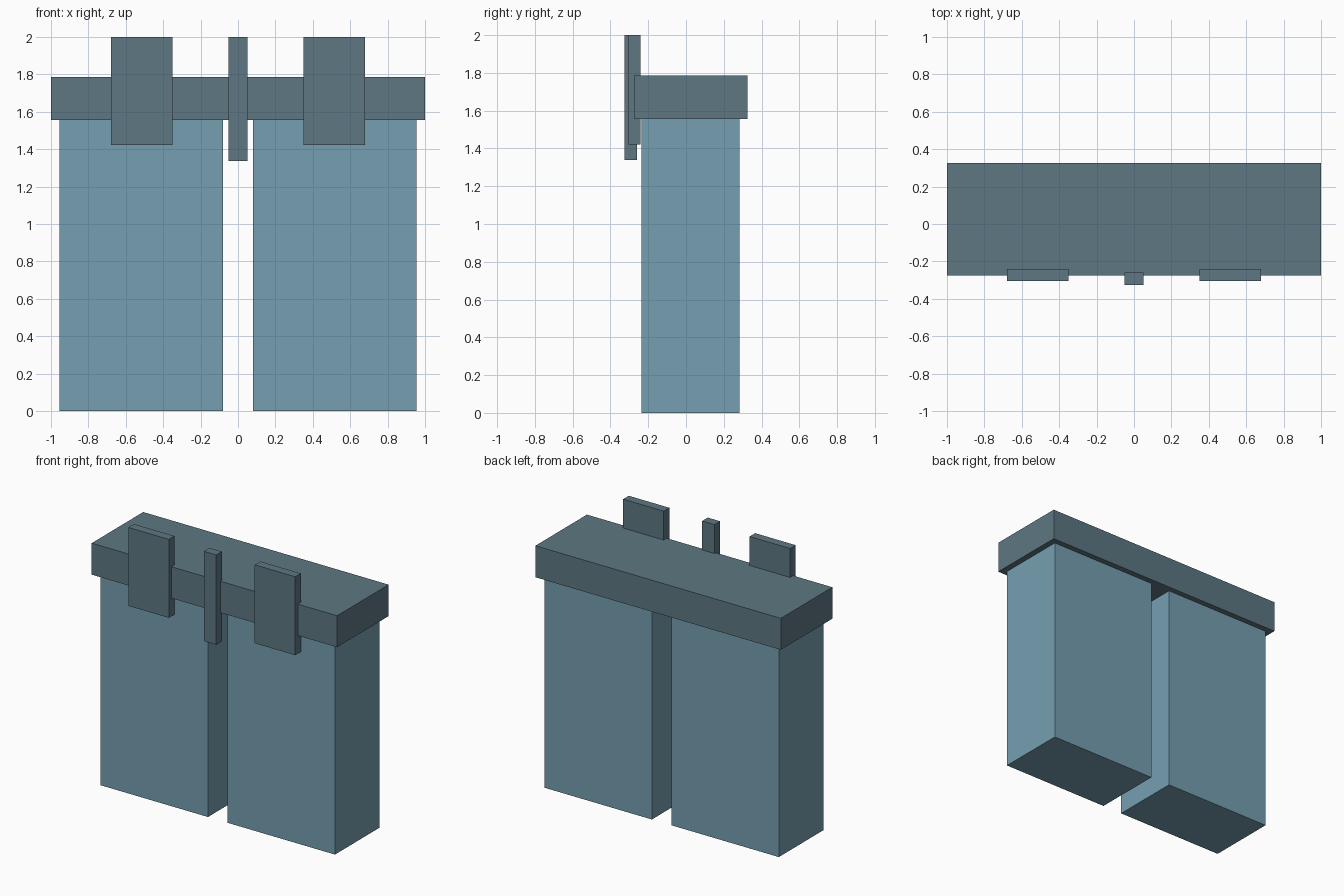
import bpy

if "Cube" in bpy.data.objects:
    bpy.data.objects.remove(bpy.data.objects["Cube"])


def material(name, rgb):
    m = bpy.data.materials.new(name)
    m.diffuse_color = (*rgb, 1)
    m.use_nodes = True
    m.node_tree.nodes["Principled BSDF"].inputs["Base Color"].default_value = m.diffuse_color
    return m


def box(name, x, y, z, mat):
    """Flat-sided box from (min, max) ranges on each axis."""
    ranges = (x, y, z)
    bpy.ops.mesh.primitive_cube_add(size=1, location=[(a + b) / 2 for a, b in ranges])
    ob = bpy.context.object
    ob.name = name
    ob.scale = [b - a for a, b in ranges]
    bpy.ops.object.transform_apply(location=False, rotation=False, scale=True)
    ob.data.materials.append(mat)
    return ob


leg_blue = material("leg_blue", (0.18, 0.345, 0.435))
band_blue = material("band_blue", (0.11, 0.185, 0.223))

# Waistband across the top
box("waistband", (-1, 1), (-0.275, 0.325), (1.555, 1.787), band_blue)

# Legs and the wide front straps, mirrored left and right
for side, s in (("left", -1), ("right", 1)):
    box(f"leg_{side}", sorted((s * 0.08, s * 0.955)), (-0.235, 0.283), (0, 1.555), leg_blue)
    box(f"front_strap_{side}", sorted((s * 0.35, s * 0.68)), (-0.305, -0.24), (1.422, 2), band_blue)

# Narrow centre strap
box("centre_strap", (-0.05, 0.05), (-0.325, -0.26), (1.338, 2), band_blue)
